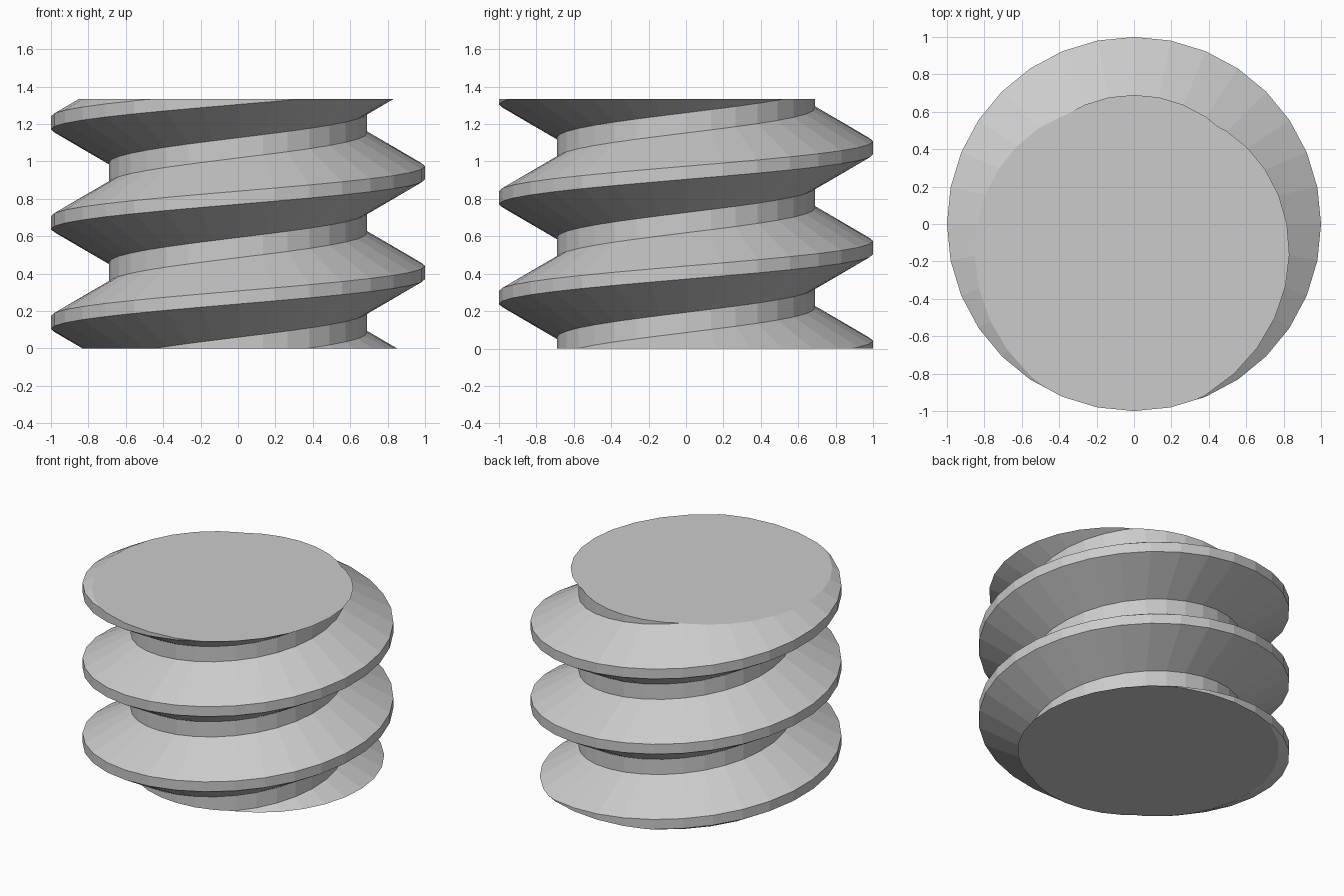
import bpy
import bmesh
import math

cube = bpy.data.objects.get("Cube")
if cube:
    bpy.data.objects.remove(cube, do_unlink=True)

# Thread dimensions
SEGMENTS = 32
HEIGHT = 4 / 3
PITCH = HEIGHT / 2.5
CREST_RADIUS, ROOT_RADIUS = 1.0, 0.69
CREST_WIDTH, ROOT_WIDTH = 0.07, 0.108
START = 0.406  # height of the crest centre on the +x side

# One pitch of the thread profile: (radius, height from crest centre)
PROFILE = [
    (CREST_RADIUS, -CREST_WIDTH / 2),
    (CREST_RADIUS, CREST_WIDTH / 2),
    (ROOT_RADIUS, (PITCH - ROOT_WIDTH) / 2),
    (ROOT_RADIUS, (PITCH + ROOT_WIDTH) / 2),
]

# Plain grey metal
grey = bpy.data.materials.new("light grey")
grey.use_nodes = True
colour = (0.6, 0.6, 0.6, 1)
grey.diffuse_color = colour
grey.node_tree.nodes["Principled BSDF"].inputs["Base Color"].default_value = colour

# Sweep the profile around the axis, rising one pitch per turn
bm = bmesh.new()
columns = []
for i in range(SEGMENTS + 1):
    angle = math.tau * i / SEGMENTS
    column = []
    for turn in range(-4, 5):
        base = START + PITCH * (turn + i / SEGMENTS)
        for radius, dz in PROFILE:
            column.append(bm.verts.new((radius * math.cos(angle),
                                        radius * math.sin(angle), base + dz)))
    columns.append(column)
for a, b in zip(columns, columns[1:]):
    for j in range(len(a) - 1):
        bm.faces.new((a[j], b[j], b[j + 1], a[j + 1]))
bmesh.ops.remove_doubles(bm, verts=bm.verts[:], dist=0.0005)

# Trim flat at both ends and cap them
for z, direction in ((0, -1), (HEIGHT, 1)):
    geom = bm.verts[:] + bm.edges[:] + bm.faces[:]
    bmesh.ops.bisect_plane(bm, geom=geom, dist=0.00001, plane_co=(0, 0, z),
                           plane_no=(0, 0, direction), clear_outer=True)
    rim = [e for e in bm.edges if e.is_boundary
           and all(abs(v.co.z - z) < 0.0001 for v in e.verts)]
    bmesh.ops.edgeloop_fill(bm, edges=rim)
bmesh.ops.recalc_face_normals(bm, faces=bm.faces[:])

mesh = bpy.data.meshes.new("threaded_rod")
bm.to_mesh(mesh)
bm.free()
mesh.materials.append(grey)
rod = bpy.data.objects.new("threaded_rod", mesh)
bpy.context.collection.objects.link(rod)
